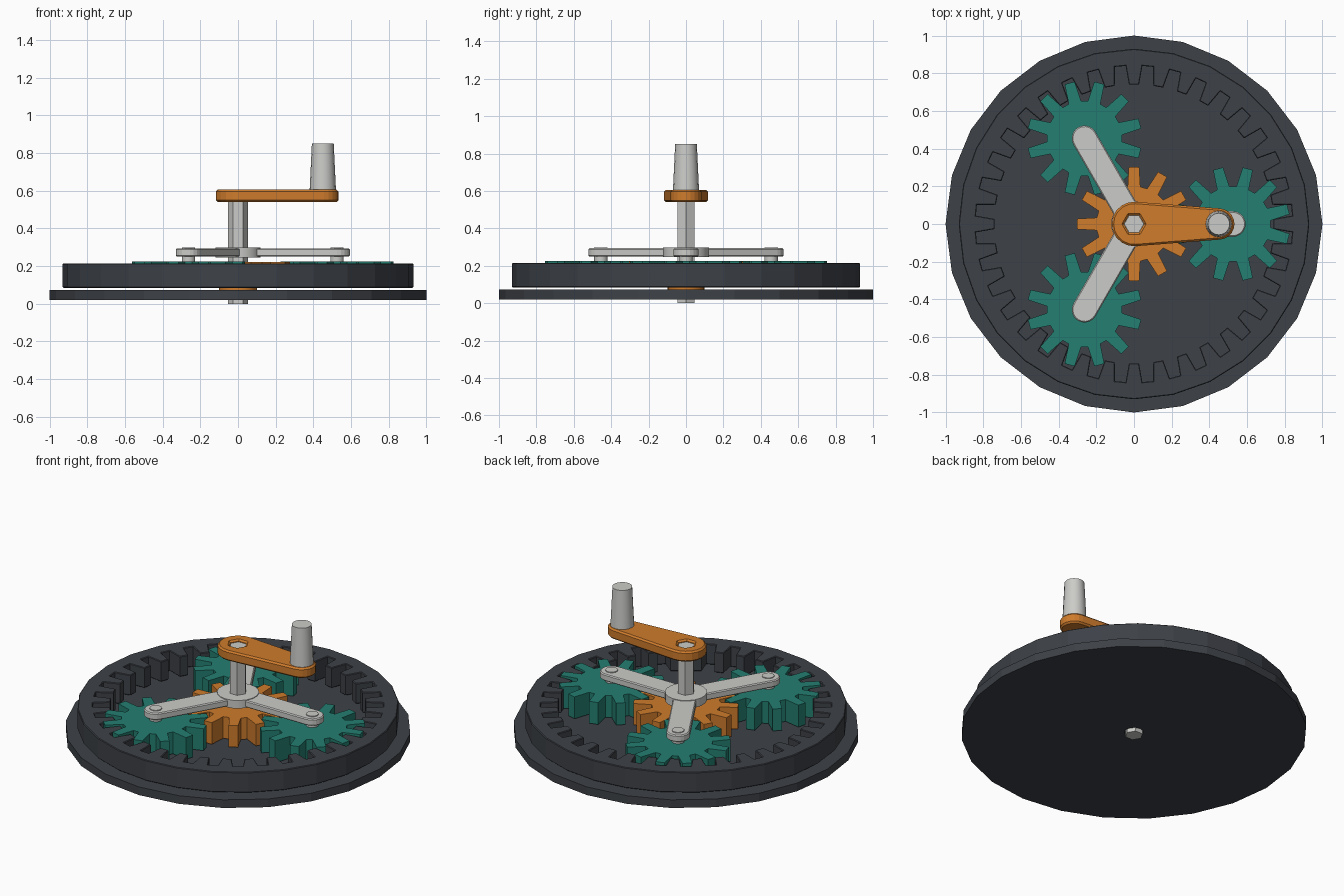
import bpy
from math import sin, cos, acos, pi, tau, radians

cube = bpy.data.objects.get("Cube")
if cube:
    bpy.data.objects.remove(cube, do_unlink=True)


def material(name, rgb):
    mat = bpy.data.materials.new(name)
    mat.use_nodes = True
    mat.diffuse_color = (*rgb, 1)
    mat.node_tree.nodes["Principled BSDF"].inputs["Base Color"].default_value = (*rgb, 1)
    return mat


charcoal = material("charcoal", (0.047, 0.053, 0.063))
teal = material("teal", (0.017, 0.21, 0.165))
orange = material("orange", (0.62, 0.2, 0.025))
silver = material("light grey", (0.6, 0.6, 0.58))


def polar(r, a):
    return (r * cos(a), r * sin(a))


def circle(r, sides, phase=0):
    return [polar(r, phase + tau * i / sides) for i in range(sides)]


def toothed(teeth, root, tip, root_half, tip_half, phase=0):
    """Outline of a gear; half widths are angles in radians."""
    points = []
    for i in range(teeth):
        a = phase + tau * i / teeth
        points += [polar(root, a - root_half), polar(tip, a - tip_half),
                   polar(tip, a + tip_half), polar(root, a + root_half)]
    return points


def link(r0, r1, length, steps=10):
    """Outline of a bar with round ends, running along +x."""
    t = acos((r0 - r1) / length)
    points = [polar(r0, t + (tau - 2 * t) * i / steps) for i in range(steps + 1)]
    for i in range(steps + 1):
        x, y = polar(r1, -t + 2 * t * i / steps)
        points.append((x + length, y))
    return points


def plate(name, mat, outlines, bottom, top, chamfer=0.0, centre=(0, 0), turn=0.0):
    """Extrude closed outlines; inner outlines become holes."""
    curve = bpy.data.curves.new(name, "CURVE")
    curve.dimensions = "2D"
    curve.fill_mode = "BOTH"
    for outline in outlines:
        spline = curve.splines.new("POLY")
        spline.points.add(len(outline) - 1)
        for point, (x, y) in zip(spline.points, outline):
            point.co = (x, y, 0, 1)
        spline.use_cyclic_u = True
    curve.extrude = (top - bottom) / 2 - chamfer
    curve.bevel_depth = chamfer
    curve.bevel_resolution = 0
    curve.offset = -chamfer
    source = bpy.data.objects.new(name + " outline", curve)
    bpy.context.collection.objects.link(source)
    graph = bpy.context.evaluated_depsgraph_get()
    mesh = bpy.data.meshes.new_from_object(source.evaluated_get(graph))
    bpy.data.objects.remove(source, do_unlink=True)
    mesh.name = name
    mesh.materials.clear()
    mesh.materials.append(mat)
    mesh.polygons.foreach_set("use_smooth", [False] * len(mesh.polygons))
    obj = bpy.data.objects.new(name, mesh)
    obj.location = (*centre, (top + bottom) / 2)
    obj.rotation_euler.z = turn
    bpy.context.collection.objects.link(obj)
    return obj


def rod(name, mat, r0, r1, bottom, top, sides, centre=(0, 0), smooth=True):
    bpy.ops.mesh.primitive_cone_add(vertices=sides, radius1=r0, radius2=r1, depth=top - bottom,
                                    location=(*centre, (top + bottom) / 2))
    obj = bpy.context.object
    obj.name = name
    obj.data.materials.append(mat)
    if smooth:
        bpy.ops.object.shade_smooth_by_angle(angle=radians(35))
    return obj


# Base plate with a hole for the axle, and the internal ring gear
plate("base_plate", charcoal, [circle(1.0, 24, pi / 2), circle(0.056, 12)], 0.02, 0.072)
ring_teeth = toothed(36, 0.84, 0.74, 0.053, 0.036)
plate("ring_gear", charcoal, [circle(0.93, 28), ring_teeth], 0.085, 0.215, 0.004)

# Sun gear on its short hub
plate("sun_gear", orange, [toothed(12, 0.2, 0.305, 0.17, 0.09)], 0.085, 0.223)
rod("sun_hub", orange, 0.1, 0.1, 0.07, 0.087, 16)

# Three planet gears, each with a pin and a carrier arm
for number in range(3):
    angle = tau * number / 3
    spot = polar(0.525, angle)
    plate(f"planet_gear_{number + 1}", teal,
          [toothed(12, 0.2, 0.305, 0.17, 0.09, pi / 12)], 0.085, 0.225, centre=spot)
    rod(f"planet_pin_{number + 1}", silver, 0.036, 0.036, 0.1, 0.299, 14, spot)
    plate(f"carrier_arm_{number + 1}", silver, [link(0.068, 0.068, 0.525)],
          0.25, 0.294, 0.006, turn=angle)
rod("carrier_hub", silver, 0.122, 0.122, 0.247, 0.298, 18)

# Hexagonal axle
plate("axle", silver, [circle(0.052, 6)], 0.0, 0.592)

# Crank with a socket for the axle, and its handle
plate("crank", orange, [link(0.118, 0.083, 0.45), circle(0.053, 6)], 0.54, 0.606, 0.01)
rod("crank_handle", silver, 0.07, 0.058, 0.6, 0.85, 16, (0.45, 0))
